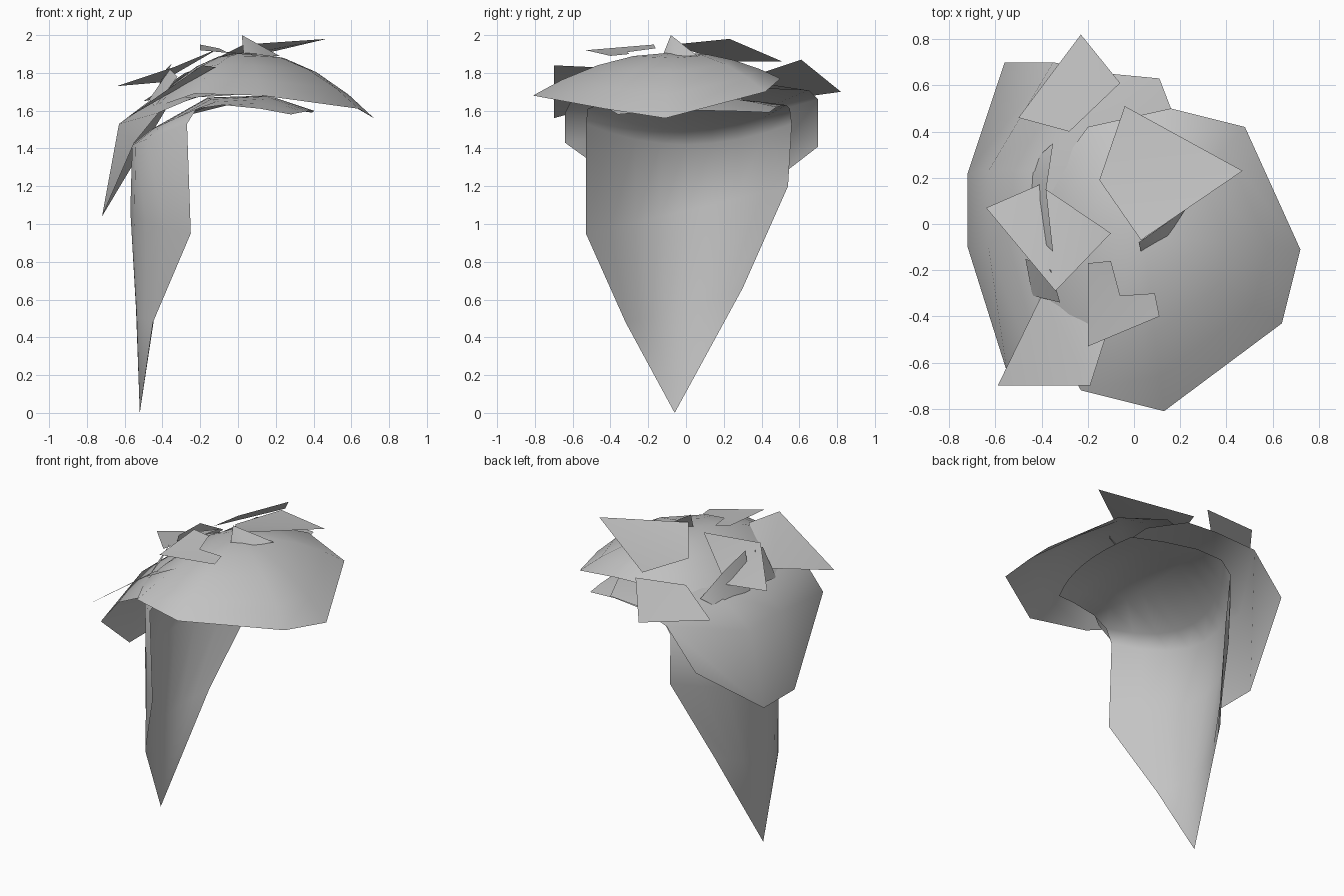
import bpy
import bmesh
from mathutils import Vector

default_cube = bpy.data.objects.get("Cube")
if default_cube:
    bpy.data.objects.remove(default_cube, do_unlink=True)

# Single material shared by every sheet
grey = bpy.data.materials.new("plain_grey")
grey.use_nodes = True
grey_value = (0.55, 0.55, 0.55, 1)
grey.diffuse_color = grey_value
grey.node_tree.nodes["Principled BSDF"].inputs["Base Color"].default_value = grey_value


def finish_object(name, mesh_builder):
    """Turn a bmesh into a smooth shaded object with the shared material."""
    bmesh.ops.remove_doubles(mesh_builder, verts=mesh_builder.verts, dist=0.0005)
    bmesh.ops.recalc_face_normals(mesh_builder, faces=mesh_builder.faces)
    for face in mesh_builder.faces:
        face.smooth = True
    mesh = bpy.data.meshes.new(name)
    mesh_builder.to_mesh(mesh)
    mesh_builder.free()
    mesh.materials.append(grey)
    created = bpy.data.objects.new(name, mesh)
    bpy.context.collection.objects.link(created)
    return created


def loft_rows(name, rows, closed=False):
    """Bridge neighbouring rows of points with quads."""
    builder = bmesh.new()
    grid = [[builder.verts.new(point) for point in row] for row in rows]
    for lower, upper in zip(grid, grid[1:]):
        columns = len(lower)
        for column in range(columns if closed else columns - 1):
            following = (column + 1) % columns
            builder.faces.new((lower[column], lower[following],
                               upper[following], upper[column]))
    return finish_object(name, builder)


def curved_row(start, middle, end, steps=8):
    """Sample a smooth arc passing through three points."""
    start, middle, end = Vector(start), Vector(middle), Vector(end)
    row = []
    for step in range(steps + 1):
        t = step / steps
        row.append(start * (1 - t) * (1 - 2 * t)
                   + middle * 4 * t * (1 - t)
                   + end * t * (2 * t - 1))
    return row


def flat_leaf(name, *corners):
    """Make one small thin leaf from its corners."""
    builder = bmesh.new()
    builder.faces.new([builder.verts.new(corner) for corner in corners])
    bmesh.ops.triangulate(builder, faces=builder.faces)
    return finish_object(name, builder)


# Broad domed canopy: rings shrink from the rim towards the apex
canopy_rim = [
    (-.23, -.72, 1.69), (.13, -.81, 1.68), (.64, -.43, 1.61),
    (.72, -.11, 1.56), (.48, .42, 1.7), (.16, .5, 1.77),
    (-.2, .42, 1.74), (-.43, .1, 1.66), (-.43, -.35, 1.62),
]
apex = Vector((.04, -.05, 1.91))
canopy_rings = []
for reach in (1, .8, .55, .3, 0):
    ring = []
    for corner in canopy_rim:
        point = apex.lerp(Vector(corner), reach)
        point.z = apex.z + (corner[2] - apex.z) * reach ** 2
        ring.append(point)
    canopy_rings.append(ring)
loft_rows("canopy_sheet", canopy_rings, closed=True)

# Side sheet: from the hanging outer edge up and under the canopy
loft_rows("side_sheet", [
    [(-.55, -.64, 1.43), (-.72, -.1, 1.04), (-.72, .22, 1.04), (-.56, .7, 1.41)],
    [(-.42, -.64, 1.59), (-.63, -.1, 1.53), (-.63, .23, 1.53), (-.35, .7, 1.66)],
    [(-.23, -.6, 1.67), (-.4, -.1, 1.68), (-.38, .23, 1.72), (-.1, .65, 1.71)],
    [(.1, -.35, 1.69), (.2, 0, 1.74), (.21, .37, 1.75), (.11, .63, 1.71)],
])

# Long drape: pointed tip, concave hanging body, then a domed hood folded forward
drape_tip = (-.52, -.06, 0)
loft_rows("hanging_drape", [
    curved_row(drape_tip, drape_tip, drape_tip),
    curved_row((-.45, -.32, .48), (-.54, -.03, .55), (-.42, .3, .66)),
    curved_row((-.25, -.53, .95), (-.57, 0, 1.07), (-.26, .54, 1.2)),
    curved_row((-.27, -.53, 1.53), (-.56, 0, 1.42), (-.28, .56, 1.53)),
    curved_row((-.22, -.52, 1.61), (-.46, 0, 1.5), (-.22, .55, 1.61)),
    curved_row((-.08, -.47, 1.63), (-.16, 0, 1.67), (-.05, .53, 1.63)),
    curved_row((.12, -.41, 1.61), (.16, 0, 1.68), (.18, .48, 1.62)),
    curved_row((.28, -.36, 1.58), (.39, 0, 1.6), (.39, .44, 1.59)),
])

# Loose leaves scattered over the crown
flat_leaf("upper_leaf", (-.04, .51, 1.86), (.47, .23, 1.98),
          (.03, -.07, 1.95), (-.15, .19, 1.86))
flat_leaf("upright_leaf", (.02, -.08, 2), (.03, -.12, 1.9),
          (.15, -.05, 1.89), (.22, .06, 1.89))
flat_leaf("back_leaf", (-.23, .82, 1.7), (-.06, .61, 1.87),
          (-.28, .4, 1.8), (-.5, .46, 1.65))
flat_leaf("side_leaf", (-.64, .07, 1.73), (-.41, .17, 1.75),
          (-.1, -.04, 1.93), (-.34, -.29, 1.83))
flat_leaf("standing_leaf", (-.35, -.12, 1.85), (-.38, .15, 1.82),
          (-.35, .35, 1.71), (-.46, .25, 1.62), (-.47, 0, 1.62))
flat_leaf("tucked_leaf", (-.47, -.15, 1.66), (-.44, -.31, 1.62),
          (-.32, -.34, 1.78), (-.36, -.2, 1.82))
flat_leaf("front_leaf", (-.2, -.53, 1.92), (.11, -.4, 1.89), (.09, -.3, 1.9),
          (-.06, -.31, 1.91), (-.1, -.16, 1.93), (-.2, -.17, 1.95))
flat_leaf("corner_leaf", (-.59, -.7, 1.56), (-.19, -.7, 1.84),
          (-.12, -.48, 1.83), (-.4, -.31, 1.67))
